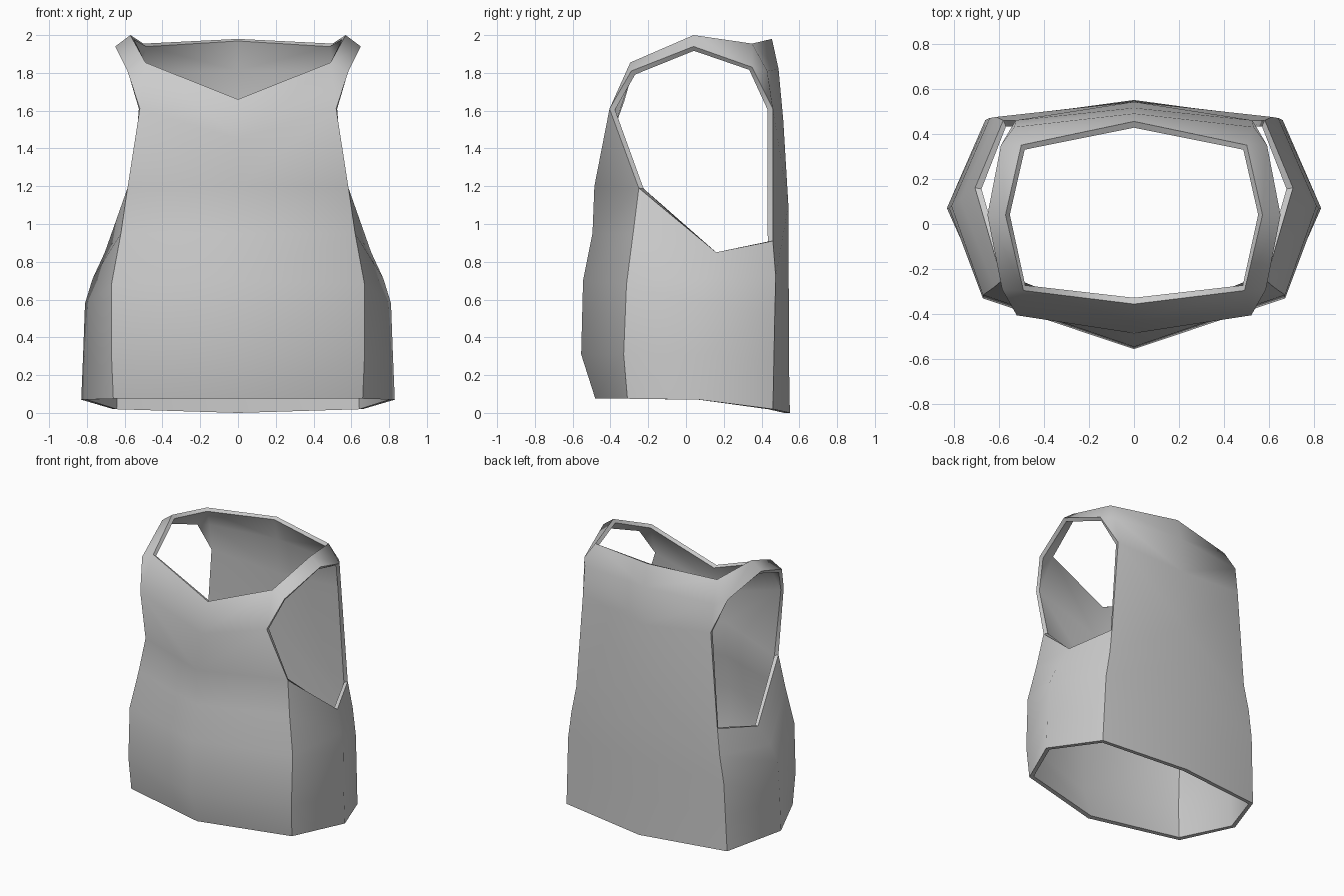
import bpy, bmesh, math

if "Cube" in bpy.data.objects:
    bpy.data.objects.remove(bpy.data.objects["Cube"])

# Torso columns for the +x half, hem upwards: front centre, front corner, side, back corner, back centre
columns = [
    [(0, -.48, .075), (0, -.555, .31), (0, -.545, .70), (0, -.495, .95), (0, -.485, 1.2)],
    [(.66, -.31, .075), (.67, -.33, .31), (.67, -.315, .68), (.62, -.28, .95), (.585, -.25, 1.19)],
    [(.83, .07, .07), (.82, .07, .31), (.81, .08, .58), (.77, .11, .71), (.705, .16, .85)],
    [(.66, .46, .02), (.65, .465, .27), (.64, .47, .52), (.61, .475, .72), (.58, .46, .91)],
    [(0, .55, 0), (0, .545, .28), (0, .545, .56), (0, .542, .85), (0, .542, 1.1)],
]

bm = bmesh.new()
cols = [[bm.verts.new(p) for p in c] for c in columns]
for a, b in zip(cols, cols[1:]):
    for i in range(len(a) - 1):
        bm.faces.new((a[i], b[i], b[i + 1], a[i + 1]))

# Chest, neckline, shoulder strap and upper back
v = {k: bm.verts.new(p) for k, p in {
    "chest": (0, -.43, 1.45), "chest_arm": (.52, -.405, 1.61),
    "neck_f": (0, -.355, 1.66), "neck_fc": (.49, -.295, 1.855), "arm_f": (.585, -.29, 1.81),
    "neck_top": (.57, .04, 2.0), "arm_top": (.65, .04, 1.94),
    "neck_bc": (.50, .35, 1.955), "arm_b": (.59, .35, 1.83),
    "back_arm": (.525, .46, 1.61), "back": (0, .515, 1.55), "back_up": (0, .49, 1.82),
    "neck_b": (0, .455, 1.98), "back_up_c": (.53, .43, 1.81)}.items()}
A, B, D, E = cols[0][-1], cols[1][-1], cols[3][-1], cols[4][-1]


def face(*keys):
    bm.faces.new([v[k] if isinstance(k, str) else k for k in keys])


face(A, B, "chest_arm", "chest")
face("chest", "chest_arm", "neck_fc", "neck_f")
face("chest_arm", "arm_f", "neck_fc")
face("neck_fc", "arm_f", "arm_top", "neck_top")
face("neck_top", "arm_top", "arm_b", "neck_bc")
face("arm_b", "back_arm", "back_up_c")
face("neck_bc", "arm_b", "back_up_c")
face("neck_bc", "back_up_c", "back_up", "neck_b")
face("back_up_c", "back_arm", "back", "back_up")
face("back_arm", D, E, "back")

# Mirror the half across x = 0
geom = bm.verts[:] + bm.edges[:] + bm.faces[:]
bmesh.ops.mirror(bm, geom=geom, axis='X', merge_dist=.001)
bmesh.ops.remove_doubles(bm, verts=bm.verts[:], dist=.001)
bmesh.ops.recalc_face_normals(bm, faces=bm.faces[:])
# Ensure the open shell faces outwards
bm.faces.ensure_lookup_table()
bm.normal_update()
if sum(f.normal.dot(f.calc_center_median() - f.calc_center_median().project((0, 0, 1)))
       for f in bm.faces) < 0:
    bmesh.ops.reverse_faces(bm, faces=bm.faces[:])
mesh = bpy.data.meshes.new("vest")
bm.to_mesh(mesh)
bm.free()
vest = bpy.data.objects.new("vest", mesh)
bpy.context.collection.objects.link(vest)

# Fabric thickness, inwards
mod = vest.modifiers.new("thickness", 'SOLIDIFY')
mod.thickness = .03
mod.offset = -1
bpy.context.view_layer.objects.active = vest
vest.select_set(True)
bpy.ops.object.modifier_apply(modifier=mod.name)
bpy.ops.object.shade_smooth_by_angle(angle=math.radians(50))
